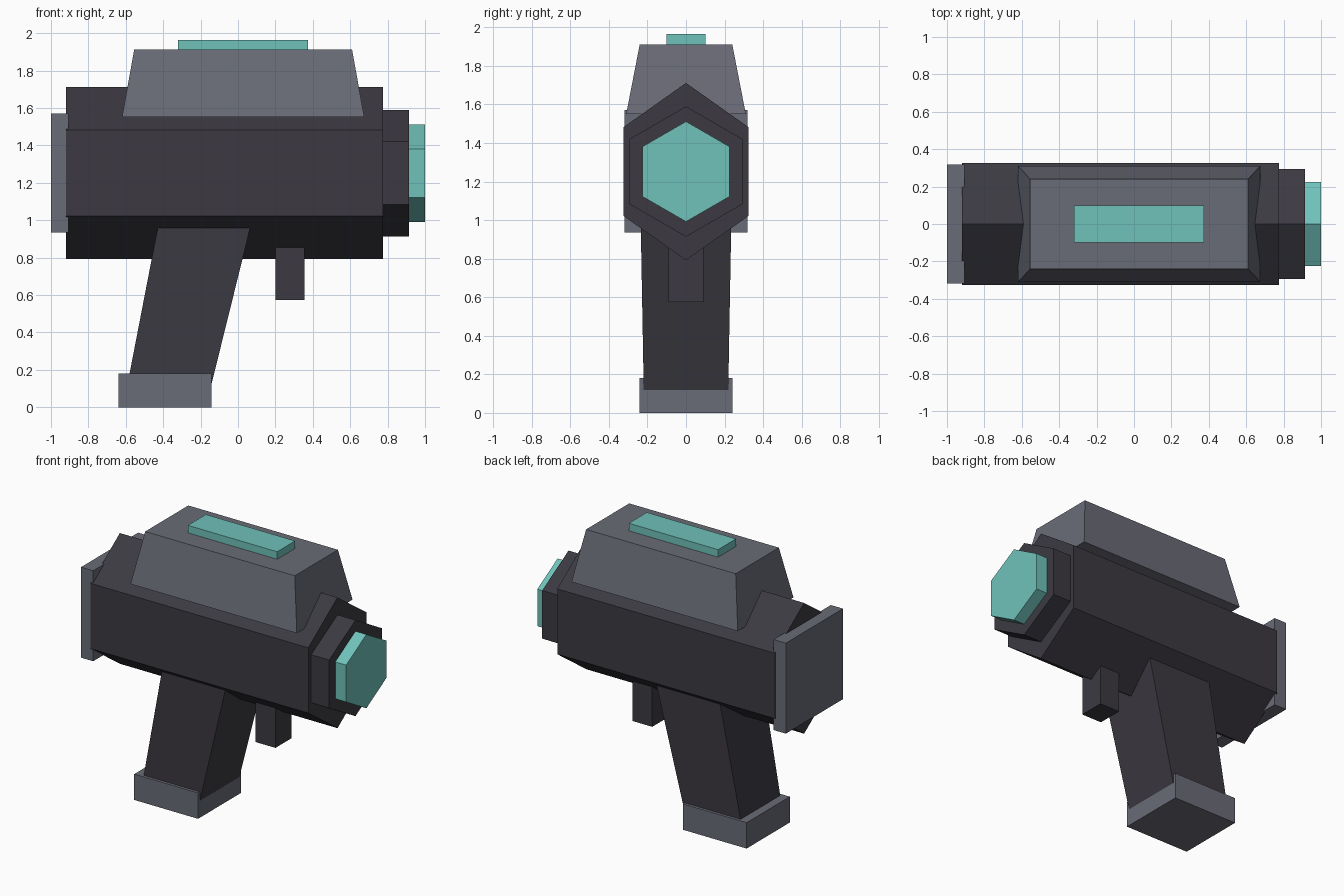
import bpy
import bmesh

cube = bpy.data.objects.get("Cube")
if cube:
    bpy.data.objects.remove(cube, do_unlink=True)


def material(name, rgb):
    mat = bpy.data.materials.new(name)
    mat.use_nodes = True
    mat.diffuse_color = (*rgb, 1)
    mat.node_tree.nodes["Principled BSDF"].inputs["Base Color"].default_value = (*rgb, 1)
    return mat


charcoal = material("charcoal", (0.045, 0.042, 0.053))
grey = material("slate grey", (0.144, 0.150, 0.184))
teal = material("teal", (0.162, 0.539, 0.491))


def loft(name, mat, start, end):
    """Solid between two matching rings of points."""
    bm = bmesh.new()
    a, b = [[bm.verts.new(p) for p in ring] for ring in (start, end)]
    bm.faces.new(a)
    bm.faces.new(b)
    for i in range(len(a)):
        j = (i + 1) % len(a)
        bm.faces.new((a[i], a[j], b[j], b[i]))
    bmesh.ops.recalc_face_normals(bm, faces=bm.faces)
    mesh = bpy.data.meshes.new(name)
    bm.to_mesh(mesh)
    bm.free()
    mesh.materials.append(mat)
    obj = bpy.data.objects.new(name, mesh)
    bpy.context.collection.objects.link(obj)
    return obj


def rect(x0, x1, y, z):
    return [(x0, -y, z), (x1, -y, z), (x1, y, z), (x0, y, z)]


def block(name, mat, x0, x1, y, z0, z1):
    return loft(name, mat, rect(x0, x1, y, z0), rect(x0, x1, y, z1))


def hex_barrel(name, mat, x0, x1, half_width, radius):
    """Hexagonal prism along x with a point at top and bottom."""
    mid, h = 1.252, radius / 2
    ring = [(0, radius), (half_width, h), (half_width, -h),
            (0, -radius), (-half_width, -h), (-half_width, h)]
    return loft(name, mat, *[[(x, y, mid + z) for y, z in ring] for x in (x0, x1)])


# Barrel, stepped nozzle and glowing lens
hex_barrel("body", charcoal, -0.92, 0.775, 0.325, 0.46)
hex_barrel("nozzle", charcoal, 0.7, 0.915, 0.293, 0.338)
hex_barrel("lens", teal, 0.85, 1.0, 0.225, 0.26)

# Rear plate
block("back_plate", grey, -1.0, -0.905, 0.318, 0.935, 1.572)

# Tapered top housing with light strip
loft("top_housing", grey, rect(-0.62, 0.675, 0.31, 1.552), rect(-0.555, 0.61, 0.24, 1.912))
block("light_strip", teal, -0.32, 0.375, 0.1, 1.88, 1.965)

# Raked grip, its foot and the trigger
loft("grip", charcoal, rect(-0.605, -0.16, 0.218, 0.05), rect(-0.402, 0.10, 0.237, 1.1))
block("grip_foot", grey, -0.64, -0.143, 0.24, 0.0, 0.182)
block("trigger", charcoal, 0.2, 0.355, 0.09, 0.575, 1.0)
